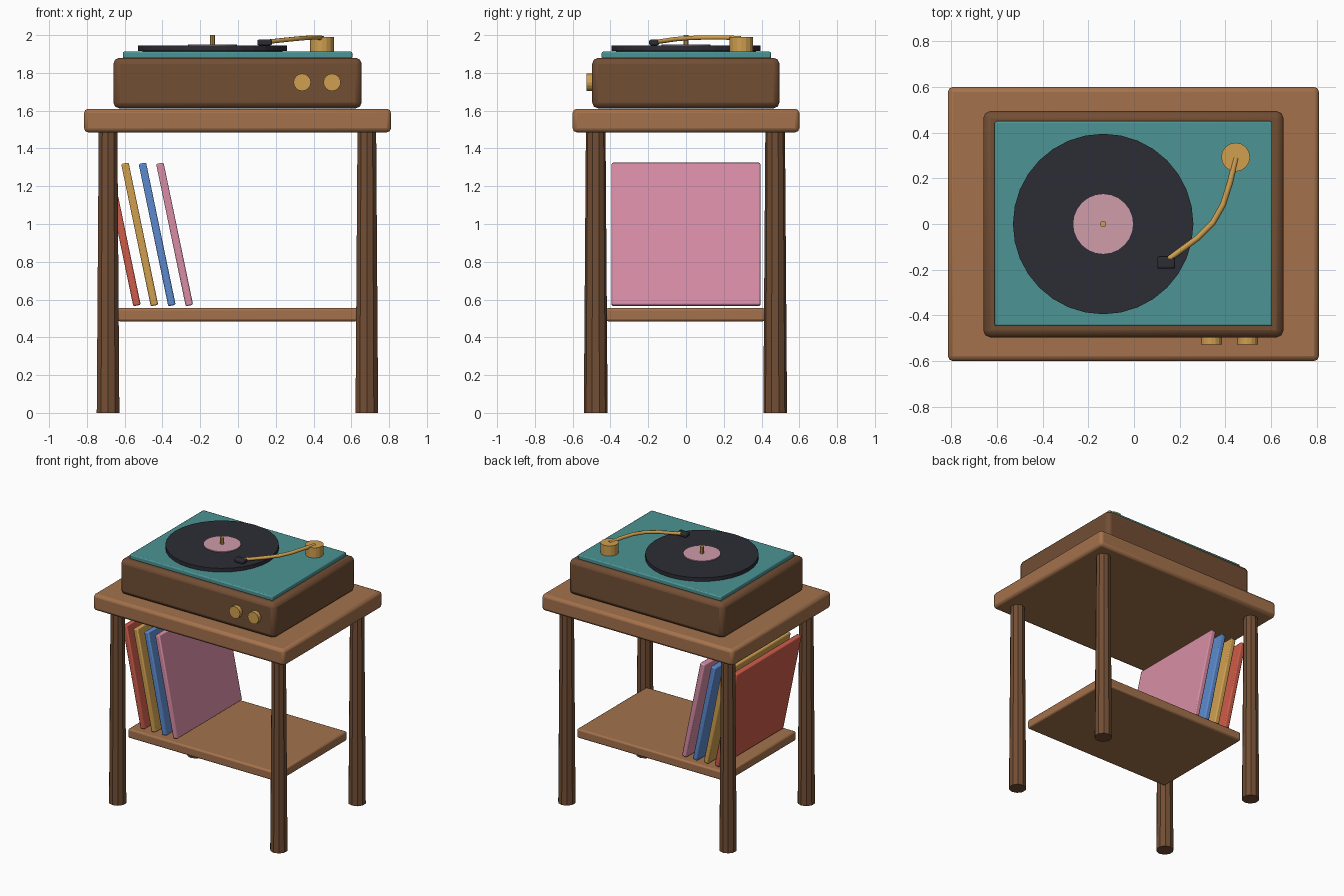
import bpy, math
from mathutils import Vector

if "Cube" in bpy.data.objects:
    bpy.data.objects.remove(bpy.data.objects["Cube"])


def mat(name, r, g, b):
    m = bpy.data.materials.new(name)
    lin = [((c / 255 + 0.055) / 1.055) ** 2.4 for c in (r, g, b)]
    m.diffuse_color = (*lin, 1)
    m.use_nodes = True
    m.node_tree.nodes["Principled BSDF"].inputs["Base Color"].default_value = m.diffuse_color
    return m


LIGHT = mat("light wood", 164, 114, 76)
DARK = mat("dark wood", 114, 78, 52)
TEAL = mat("teal", 76, 148, 148)
BLACK = mat("vinyl black", 44, 44, 53)
GOLD = mat("brass", 208, 160, 80)
PINK = mat("pink", 216, 141, 165)
LABEL = mat("label pink", 208, 156, 170)
RED = mat("red", 205, 92, 74)
BLUE = mat("blue", 92, 138, 205)


def finish(name, material, bevel=0, segments=2, smooth=True):
    ob = bpy.context.object
    ob.name = name
    ob.data.materials.append(material)
    if bevel:
        b = ob.modifiers.new("bevel", 'BEVEL')
        b.width = bevel
        b.segments = segments
    if smooth:
        bpy.ops.object.shade_smooth_by_angle(angle=math.radians(30))
    return ob


def box(name, lo, hi, material, bevel, segments=2):
    """Bevelled box between two corners."""
    lo, hi = Vector(lo), Vector(hi)
    bpy.ops.mesh.primitive_cube_add(size=1, location=(lo + hi) / 2)
    bpy.context.object.scale = hi - lo
    bpy.ops.object.transform_apply(location=False, rotation=False, scale=True)
    return finish(name, material, bevel, segments)


def disc(name, centre, z0, z1, radius, sides, material, top=None):
    """Upright cylinder or tapered cone between two heights."""
    bpy.ops.mesh.primitive_cone_add(vertices=sides, radius1=radius,
                                    radius2=radius if top is None else top,
                                    depth=z1 - z0,
                                    location=(*centre, (z0 + z1) / 2))
    return finish(name, material, smooth=False)


# Stand: top, lower shelf and four tapered legs
box("table_top", (-0.815, -0.60, 1.485), (0.81, 0.60, 1.61), LIGHT, 0.022)
box("lower_shelf", (-0.64, -0.425, 0.485), (0.635, 0.42, 0.555), LIGHT, 0.012)
for sx, side in ((-1, "left"), (1, "right")):
    for sy, end in ((-1, "front"), (1, "back")):
        disc(f"{end}_{side}_leg", (sx * 0.685 - 0.003, sy * 0.475 - 0.003),
             0, 1.49, 0.063, 10, DARK, 0.052)

# Turntable body with its deck plate
box("turntable_body", (-0.66, -0.497, 1.612), (0.655, 0.495, 1.88), DARK, 0.032)
box("deck_plate", (-0.61, -0.447, 1.875), (0.605, 0.45, 1.912), TEAL, 0.008)

# Record, label and spindle
hub = (-0.135, 0)
disc("platter", hub, 1.905, 1.92, 0.37, 32, BLACK)
disc("record", hub, 1.915, 1.944, 0.395, 32, BLACK)
disc("record_label", hub, 1.94, 1.95, 0.131, 24, LABEL)
disc("spindle", hub, 1.94, 2.0, 0.014, 10, GOLD)

# Tone arm: pivot, bent tube and cartridge
disc("arm_pivot", (0.445, 0.293), 1.905, 1.99, 0.063, 16, GOLD)
cu = bpy.data.curves.new("tone_arm", 'CURVE')
cu.dimensions = '3D'
cu.bevel_depth = 0.013
cu.bevel_resolution = 1
cu.use_fill_caps = True
path = [(0.447, 0.29, 1.984), (0.42, 0.18, 1.988), (0.39, 0.085, 1.987),
        (0.345, 0.005, 1.984), (0.28, -0.06, 1.978), (0.15, -0.155, 1.964)]
sp = cu.splines.new('POLY')
sp.points.add(len(path) - 1)
for p, co in zip(sp.points, path):
    p.co = (*co, 1)
cu.materials.append(GOLD)
bpy.context.collection.objects.link(bpy.data.objects.new("tone_arm", cu))
box("cartridge", (0.102, -0.195, 1.946), (0.18, -0.143, 1.976), BLACK, 0.008)

# Control knobs on the front
for i, x in enumerate((0.34, 0.498)):
    bpy.ops.mesh.primitive_cylinder_add(vertices=16, radius=0.046, depth=0.04,
                                        location=(x, -0.508, 1.75),
                                        rotation=(math.pi / 2, 0, 0))
    finish(f"knob_{i + 1}", GOLD, smooth=False)

# Leaning record sleeves on the shelf
for i, (name, m) in enumerate((("red", RED), ("yellow", GOLD),
                               ("blue", BLUE), ("pink", PINK))):
    ob = box(f"{name}_sleeve", (-0.02, -0.395, -0.385), (0.02, 0.392, 0.385), m, 0.008)
    ob.location = (-0.613 + i * 0.0925, 0, 0.945)
    ob.rotation_euler = (0, -0.205, 0)
